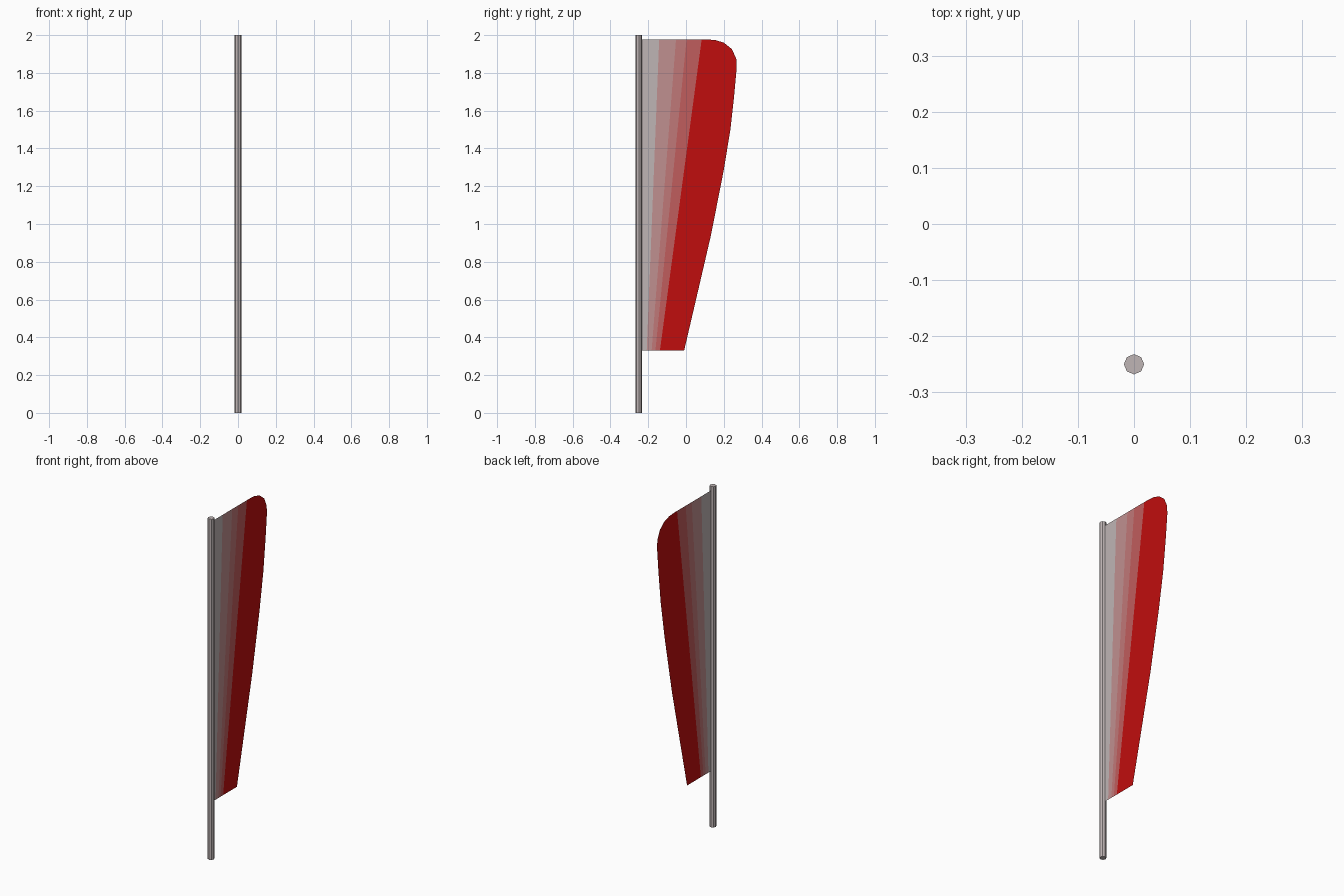
import bpy, bmesh
from math import pi

cube = bpy.data.objects.get("Cube")
if cube:
    bpy.data.objects.remove(cube)


def material(name, rgb):
    m = bpy.data.materials.new(name)
    m.use_nodes = True
    m.diffuse_color = (*rgb, 1)
    m.node_tree.nodes["Principled BSDF"].inputs["Base Color"].default_value = (*rgb, 1)
    return m


grey = material("warm grey", (0.52, 0.46, 0.46))
red = material("red", (0.53, 0.004, 0.004))
stripes = [grey,
           material("pale pink", (0.53, 0.28, 0.28)),
           material("dusty pink", (0.53, 0.19, 0.19)),
           material("rose", (0.53, 0.11, 0.11)),
           red]

# Octagonal pole
POLE_Y = -0.25
bpy.ops.mesh.primitive_cylinder_add(vertices=8, radius=0.018, depth=2,
                                    location=(0, POLE_Y, 1))
pole = bpy.context.object
pole.name = "pole"
pole.data.materials.append(grey)

# Flag: flat sheet following the outer sail curve (y, z)
BOTTOM, TOP = 0.33, 1.977
outline = [(POLE_Y, BOTTOM), (-0.01, BOTTOM), (0.05, 0.587), (0.132, 0.94),
           (0.2, 1.286), (0.235, 1.5), (0.255, 1.68), (0.268, 1.825),
           (0.266, 1.875), (0.243, 1.926), (0.2, 1.96), (0.155, 1.974),
           (0.11, TOP), (POLE_Y, TOP)]
# Stripe boundaries: y at the bottom and at the top
seams = [(-0.208, -0.142), (-0.182, -0.053), (-0.162, 0.003), (-0.138, 0.083)]

bm = bmesh.new()
bm.faces.new([bm.verts.new((0, y, z)) for y, z in outline])
for low, high in seams:
    bmesh.ops.bisect_plane(bm, geom=bm.verts[:] + bm.edges[:] + bm.faces[:],
                           plane_co=(0, low, BOTTOM),
                           plane_no=(0, TOP - BOTTOM, low - high))

# Colour each strip by how many seams lie behind its centre
for f in bm.faces:
    c = f.calc_center_median()
    t = (c.z - BOTTOM) / (TOP - BOTTOM)
    f.material_index = sum(c.y > low + (high - low) * t for low, high in seams)

mesh = bpy.data.meshes.new("flag")
bm.to_mesh(mesh)
bm.free()
for m in stripes:
    mesh.materials.append(m)
flag = bpy.data.objects.new("flag", mesh)
bpy.context.collection.objects.link(flag)
